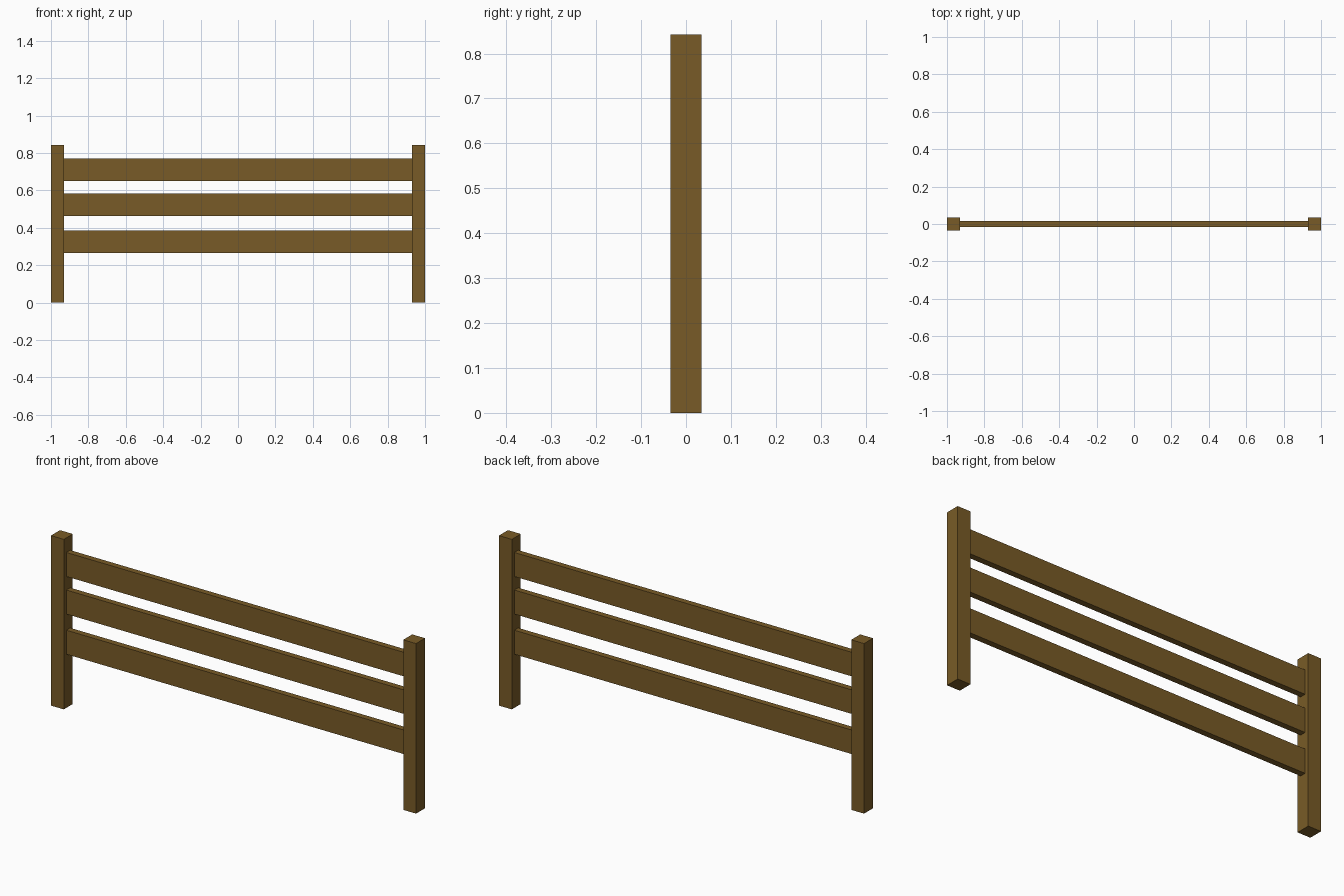
import bpy

if "Cube" in bpy.data.objects:
    bpy.data.objects.remove(bpy.data.objects["Cube"])

wood = bpy.data.materials.new("brown_wood")
wood.diffuse_color = (0.19, 0.105, 0.02, 1)
wood.use_nodes = True
wood.node_tree.nodes["Principled BSDF"].inputs["Base Color"].default_value = wood.diffuse_color

POST = 0.07       # square post section
HEIGHT = 0.842
RAIL_T = 0.03     # rail thickness
RAIL_H = 0.119    # rail height


def box(name, size, location):
    bpy.ops.mesh.primitive_cube_add(size=1, location=location)
    obj = bpy.context.object
    obj.name = name
    obj.scale = size
    bpy.ops.object.transform_apply(location=False, rotation=False, scale=True)
    obj.data.materials.append(wood)
    return obj


# End posts
for side, label in ((-1, "left"), (1, "right")):
    box(f"{label}_post", (POST, POST, HEIGHT),
        (side * (1 - POST / 2), 0, HEIGHT / 2))

# Horizontal rails fitted between the posts
for label, z in (("lower", 0.325), ("middle", 0.524), ("upper", 0.71)):
    box(f"{label}_rail", (2 - 2 * POST, RAIL_T, RAIL_H), (0, 0, z))
